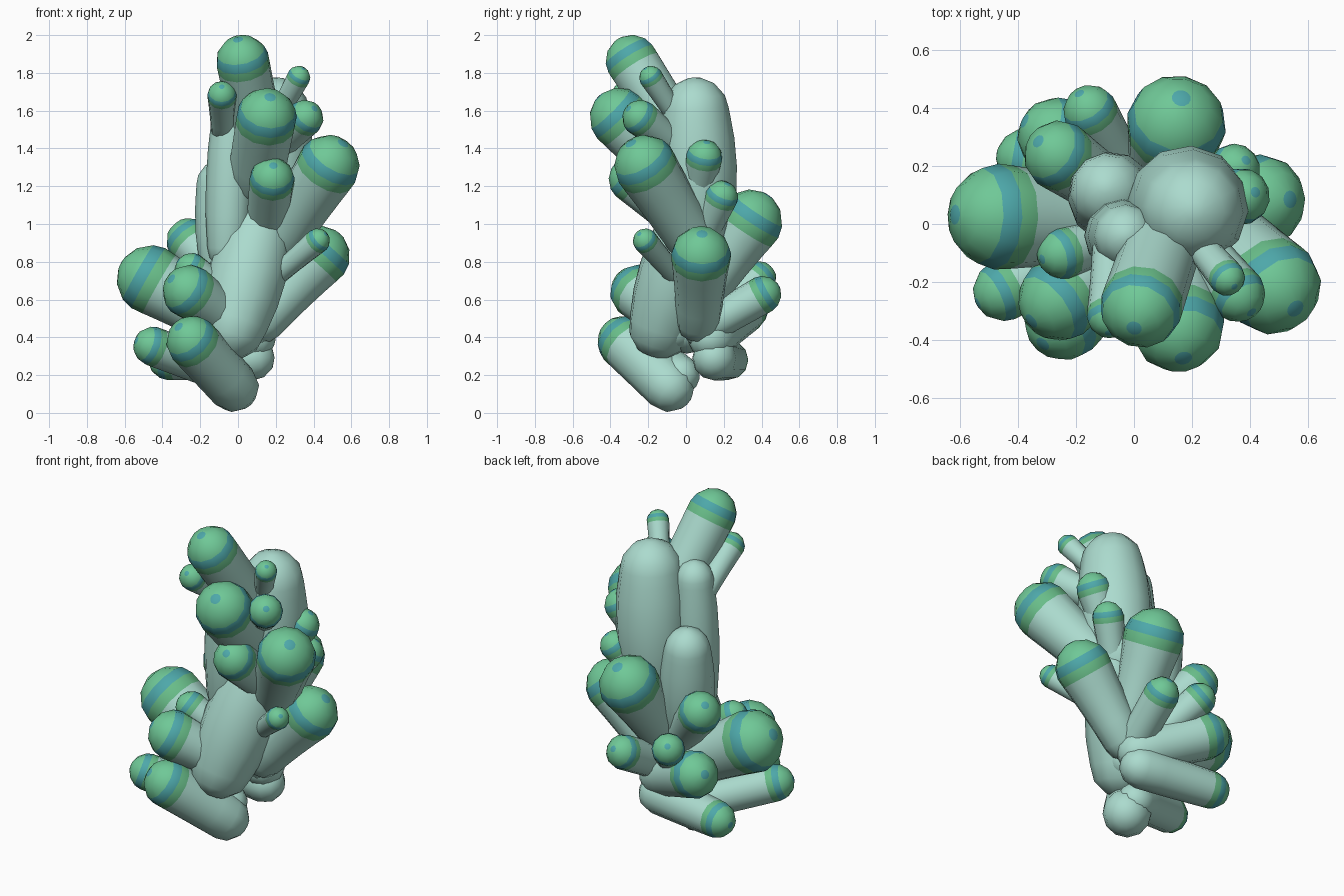
import bpy, bmesh, math
from mathutils import Vector

if "Cube" in bpy.data.objects:
    bpy.data.objects.remove(bpy.data.objects["Cube"])


def mat(name, *rgb):
    m = bpy.data.materials.new(name)
    m.diffuse_color = (*rgb, 1)
    m.use_nodes = True
    m.node_tree.nodes["Principled BSDF"].inputs["Base Color"].default_value = m.diffuse_color
    return m


MATS = [mat("pale_mint", 0.41, 0.71, 0.62), mat("tip_green", 0.16, 0.58, 0.31),
        mat("band_teal", 0.075, 0.39, 0.40), mat("band_green", 0.14, 0.51, 0.25)]
SIDES = 12


def capsule(name, tip, base, r, r_base, r_mid, banded=True):
    """Round-ended stalk from base centre to tip centre; tips get painted rings."""
    tip, base = Vector(tip), Vector(base)
    length = (tip - base).length
    rot = (tip - base).to_track_quat('Z', 'Y')

    def width(t):
        # smooth swelling through base, middle and tip radii
        return (r_base * (1 - t) * (1 - 2 * t) + r_mid * 4 * t * (1 - t)
                + r * t * (2 * t - 1))

    # profile rings from the tip down: radius, height, material of the band above
    rings = []
    for deg, m in ((11, 2), (36, 1), (64, 1), (85, 2)):
        a = math.radians(deg)
        rings.append((r * math.sin(a), length + r * math.cos(a), m))
    t = max(1 - 0.27 * r / length, 0.8)
    rings.append((width(t), t * length, 3))
    for t in (0.75, 0.5, 0.25):
        rings.append((width(t), t * length, 0))
    for deg in (0, 30, 60):
        a = math.radians(deg)
        rings.append((r_base * math.cos(a), -r_base * math.sin(a), 0))

    bm = bmesh.new()
    top = bm.verts.new((0, 0, length + r))
    bottom = bm.verts.new((0, 0, -r_base))
    turn = [2 * math.pi * i / SIDES for i in range(SIDES)]
    loops = [[bm.verts.new((rad * math.cos(t), rad * math.sin(t), h)) for t in turn]
             for rad, h, _ in rings]
    for i in range(SIDES):
        j = (i + 1) % SIDES
        f = bm.faces.new((top, loops[0][i], loops[0][j]))
        f.material_index = rings[0][2] if banded else 0
        for k in range(1, len(loops)):
            f = bm.faces.new((loops[k - 1][i], loops[k][i], loops[k][j], loops[k - 1][j]))
            f.material_index = rings[k][2] if banded else 0
        bm.faces.new((bottom, loops[-1][j], loops[-1][i]))
    for f in bm.faces:
        f.smooth = True
    for v in bm.verts:
        v.co = rot @ v.co + base
    bmesh.ops.recalc_face_normals(bm, faces=bm.faces)
    me = bpy.data.meshes.new(name)
    bm.to_mesh(me)
    bm.free()
    for m in MATS:
        me.materials.append(m)
    bpy.context.collection.objects.link(bpy.data.objects.new(name, me))


def trunk(name, tip, base, r):
    """Plain spindle, slightly slimmer at both ends."""
    capsule(name, tip, base, r * 0.84, r * 0.84, r, False)


trunk("lower_trunk", (0.115, 0.04, 1), (-0.02, -0.13, 0.46), 0.21)
trunk("front_trunk", (-0.03, -0.04, 1.57), (-0.055, -0.04, 0.87), 0.128)
trunk("back_trunk", (0.2, 0.05, 1.6), (0.17, 0.07, 1), 0.21)
trunk("left_trunk", (-0.09, 0.115, 1.21), (-0.05, 0.06, 0.7), 0.155)

# centre line the branches grow from
SPINE = [Vector(p) for p in ((0.03, -0.03, 0.14), (0.12, 0.1, 0.3), (0.08, 0, 0.42),
                             (0.08, 0, 0.6), (0.16, 0.04, 0.88), (0.13, 0.04, 1.54))]


def spine(z):
    for a, b in zip(SPINE, SPINE[1:]):
        if z <= b.z:
            return a.lerp(b, (z - a.z) / (b.z - a.z))
    return SPINE[-1]


def branch(name, x, y, z, r, root, dx=0, dy=0, slim=0.8):
    """Branch leaving the spine at height root, rooted a little towards its tip."""
    s = spine(root)
    base = (s.x + 0.2 * (x - s.x) + dx, s.y + 0.2 * (y - s.y) + dy, root)
    capsule(name, (x, y, z), base, r, r * slim, r * (0.35 + 0.65 * slim + 0.0))


# branches: tip centre, radius, root height, root shift
branch("crown_branch", 0.025, -0.285, 1.86, 0.142, 1.45, slim=0.95)
branch("upper_front_branch", 0.15, -0.35, 1.56, 0.162, 1.25, dx=-0.05, slim=0.95)
branch("upper_right_branch", 0.355, -0.24, 1.56, 0.098, 1.38)
branch("crown_right_twig", 0.32, -0.185, 1.775, 0.063, 1.5)
branch("crown_left_twig", -0.085, -0.315, 1.68, 0.078, 1.5, dx=-0.17, dy=-0.05)
branch("big_right_branch", 0.477, -0.213, 1.305, 0.168, 0.88, dx=-0.02, dy=0.07)
branch("mid_front_branch", 0.18, -0.29, 1.235, 0.12, 1.02, slim=0.95)
branch("big_left_branch", -0.46, 0.025, 0.705, 0.183, 0.46)
branch("right_branch", 0.433, 0.08, 0.83, 0.16, 0.49, dx=-0.02, dy=0.05, slim=0.75)
branch("right_twig", 0.42, -0.215, 0.91, 0.067, 0.7)
branch("big_back_branch", 0.145, 0.34, 1.01, 0.173, 0.6, slim=0.7)
branch("back_right_twig", 0.345, 0.187, 1.14, 0.09, 0.88)
branch("upper_back_right_twig", 0.37, 0.095, 1.35, 0.098, 1.1, dx=0.03)
branch("low_back_branch", 0.14, 0.405, 0.625, 0.1, 0.44, slim=0.95)
branch("back_twig", -0.15, 0.385, 0.71, 0.094, 0.45)
branch("back_left_branch", -0.258, 0.235, 0.91, 0.122, 0.6)
branch("low_back_left_branch", -0.265, 0.3, 0.555, 0.137, 0.4, dx=0.06, dy=0.06, slim=0.9)
branch("bottom_back_branch", -0.37, 0.225, 0.28, 0.105, 0.29, dx=0.06, dy=0.03, slim=1.12)
branch("bottom_front_branch", -0.24, -0.33, 0.375, 0.14, 0.14, slim=0.97)
branch("front_left_branch", -0.255, -0.258, 0.64, 0.145, 0.45)
branch("bottom_left_branch", -0.45, -0.23, 0.352, 0.105, 0.2, slim=1)
branch("left_twig", -0.245, -0.1, 0.757, 0.09, 0.58)
